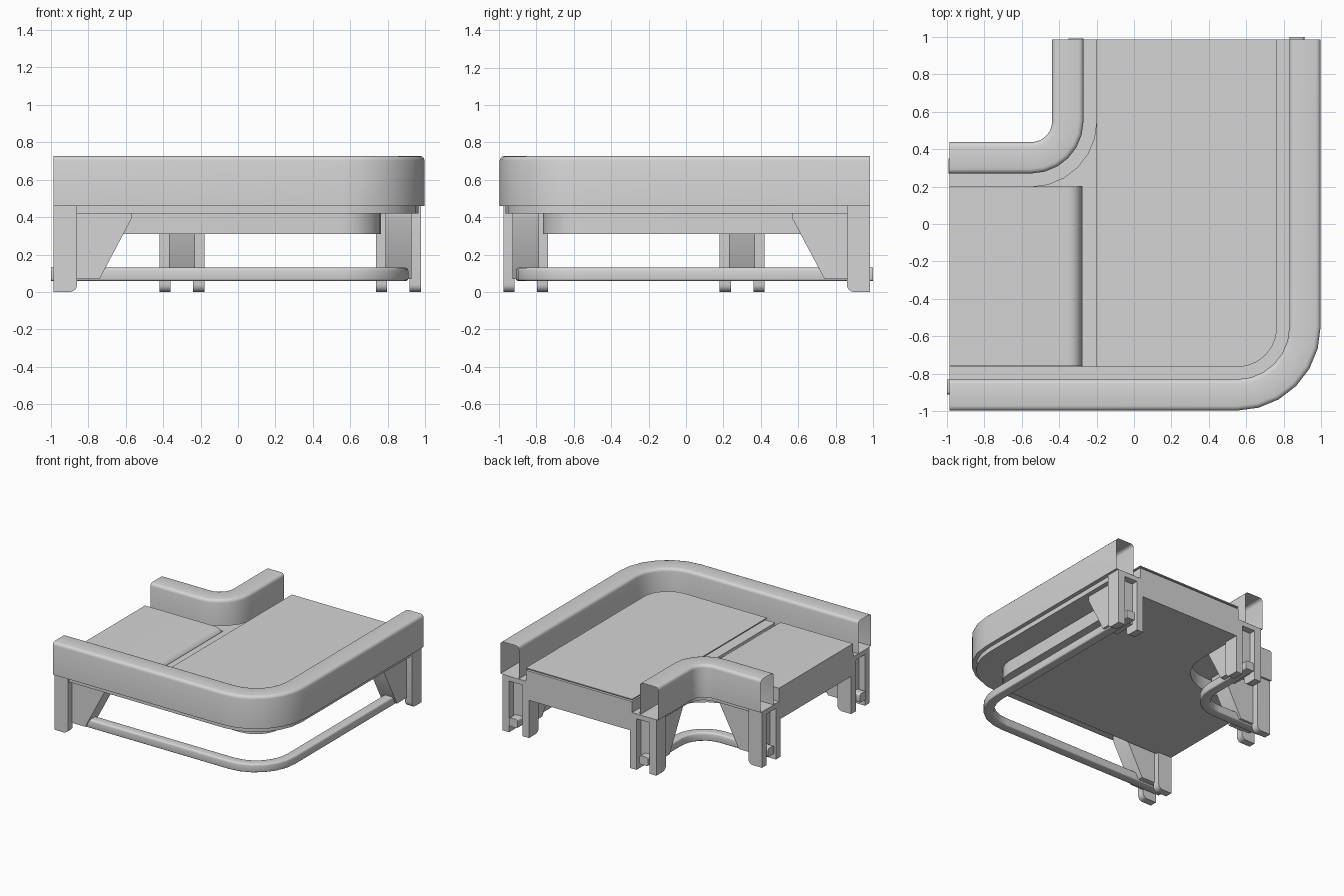
import bpy, bmesh, math
from mathutils import Matrix

cube = bpy.data.objects.get("Cube")
if cube:
    bpy.data.objects.remove(cube, do_unlink=True)

grey = bpy.data.materials.new("light grey")
grey.use_nodes = True
grey.diffuse_color = (0.66, 0.66, 0.66, 1)
grey.node_tree.nodes["Principled BSDF"].inputs["Base Color"].default_value = grey.diffuse_color

END = 0.985                  # open ends of the corner section
OUTER = (0.55, -0.55)        # turning centre of the outer side
INNER = (-0.55, 0.55)        # turning centre of the inner side
SWAP = Matrix(((0, -1, 0, 0), (-1, 0, 0, 0), (0, 0, 1, 0), (0, 0, 0, 1)))


def finish(name, bm):
    bmesh.ops.recalc_face_normals(bm, faces=bm.faces)
    mesh = bpy.data.meshes.new(name)
    bm.to_mesh(mesh)
    bm.free()
    mesh.materials.append(grey)
    obj = bpy.data.objects.new(name, mesh)
    bpy.context.collection.objects.link(obj)
    bpy.ops.object.select_all(action='DESELECT')
    obj.select_set(True)
    bpy.context.view_layer.objects.active = obj
    bpy.ops.object.shade_smooth_by_angle(angle=math.radians(35))


def prism(name, points, depth, matrix=None):
    """Extrude a closed 3D outline along a vector."""
    bm = bmesh.new()
    face = bm.faces.new([bm.verts.new(p) for p in points])
    new = bmesh.ops.extrude_face_region(bm, geom=[face])["geom"]
    bmesh.ops.translate(bm, vec=depth, verts=[v for v in new if isinstance(v, bmesh.types.BMVert)])
    if matrix:
        bm.transform(matrix)
    finish(name, bm)


def arc(centre, radius, start, end, steps):
    angles = [math.radians(start + (end - start) * i / steps) for i in range(steps + 1)]
    return [(centre[0] + radius * math.cos(a), centre[1] + radius * math.sin(a)) for a in angles]


def slab(name, outline, z0, z1):
    prism(name, [(x, y, z0) for x, y in outline], (0, 0, z1 - z0))


def section(r0, r1, z0, z1, top=0, bottom=0):
    """Rectangle with rounded top and bottom corners where a radius is given."""
    pts = []
    for r, z, start, rad in ((r1, z1, 0, top), (r0, z1, 90, top), (r0, z0, 180, bottom), (r1, z0, 270, bottom)):
        if rad:
            sx, sz = (-1 if r == r1 else 1), (-1 if z == z1 else 1)
            pts += arc((r + sx * rad, z + sz * rad), rad, start, start + 90, 3)
        else:
            pts.append((r, z))
    return pts


def turn(name, centre, profile, end=END, capped=True):
    """Sweep a (radius, height) profile straight, round the bend, and straight."""
    bm = bmesh.new()
    columns = []
    for r, z in profile:
        path = [(-end, centre[1] - r)] + arc(centre, r, -90, 0, 6) + [(centre[0] + r, end)]
        columns.append([bm.verts.new((x, y, z)) for x, y in path])
    for a, b in zip(columns, columns[1:] + columns[:1]):
        for i in range(len(a) - 1):
            bm.faces.new((a[i], a[i + 1], b[i + 1], b[i]))
    if capped:
        bm.faces.new([c[0] for c in columns])
        bm.faces.new([c[-1] for c in columns])
    finish(name, bm)


# Hollow guard rails, support ledges and lower tie bars on both sides of the bend
turn("outer_rail", OUTER, section(0.28, 0.447, 0.46, 0.727, 0.025), capped=False)
turn("inner_rail", INNER, section(0.113, 0.28, 0.46, 0.727, 0.025), capped=False)
turn("outer_ledge", OUTER, section(0.20, 0.415, 0.42, 0.459))
turn("inner_ledge", INNER, section(0.15, 0.36, 0.42, 0.459))
turn("outer_tie_bar", OUTER, section(0.28, 0.36, 0.06, 0.13, 0.015, 0.01), 1.0)
turn("inner_tie_bar", INNER, section(0.20, 0.28, 0.06, 0.13, 0.015, 0.01), 0.99)

# L-shaped bed, with a raised top that leaves a slot beside the feed belt
near, far, inside, lip = -0.765, 0.765, -0.2, -0.275
bend = arc(OUTER, far - OUTER[0], -90, 0, 6)
hollow = arc(INNER, 0.35, 0, -90, 6)
main = bend + [(far, END), (inside, END)]
slab("bed", [(-END, near)] + main + hollow + [(-END, 0.2)], 0.31, 0.49)
slab("bed_top", [(lip, near)] + main + hollow + [(lip, 0.2)], 0.48, 0.55)

# Belts: a thin main sheet just above the bed and a feed belt with a rolled end
slab("main_belt", [(inside, near)] + main, 0.562, 0.57)
roll = arc((-0.35, 0.5), 0.07, 0, 90, 6)
prism("feed_belt", [(x, -0.76, z) for x, z in [(-END, 0.48), (-0.28, 0.48)] + roll + [(-END, 0.57)]], (0, 0.96, 0))

# Legs and gussets at both open ends, mirrored across the diagonal
foot = arc((0.90, 0.04), 0.04, 180, 270, 4) + [(END, 0), (END, 0.46), (0.86, 0.46)]
web = [(0.57, 0.43), (0.57, 0.39), (0.74, 0.07), (0.93, 0.07), (0.93, 0.43)]
for end_name, matrix in (("back", None), ("right", SWAP)):
    for side, x in (("outer", 0.737), ("inner", -0.42)):
        for i, offset in enumerate((0, 0.18)):
            prism(f"{end_name}_{side}_leg_{i + 1}", [(x + offset, y, z) for y, z in foot], (0.06, 0, 0), matrix)
        prism(f"{end_name}_{side}_gusset", [(x + 0.05, y, z) for y, z in web], (0.14, 0, 0), matrix)
